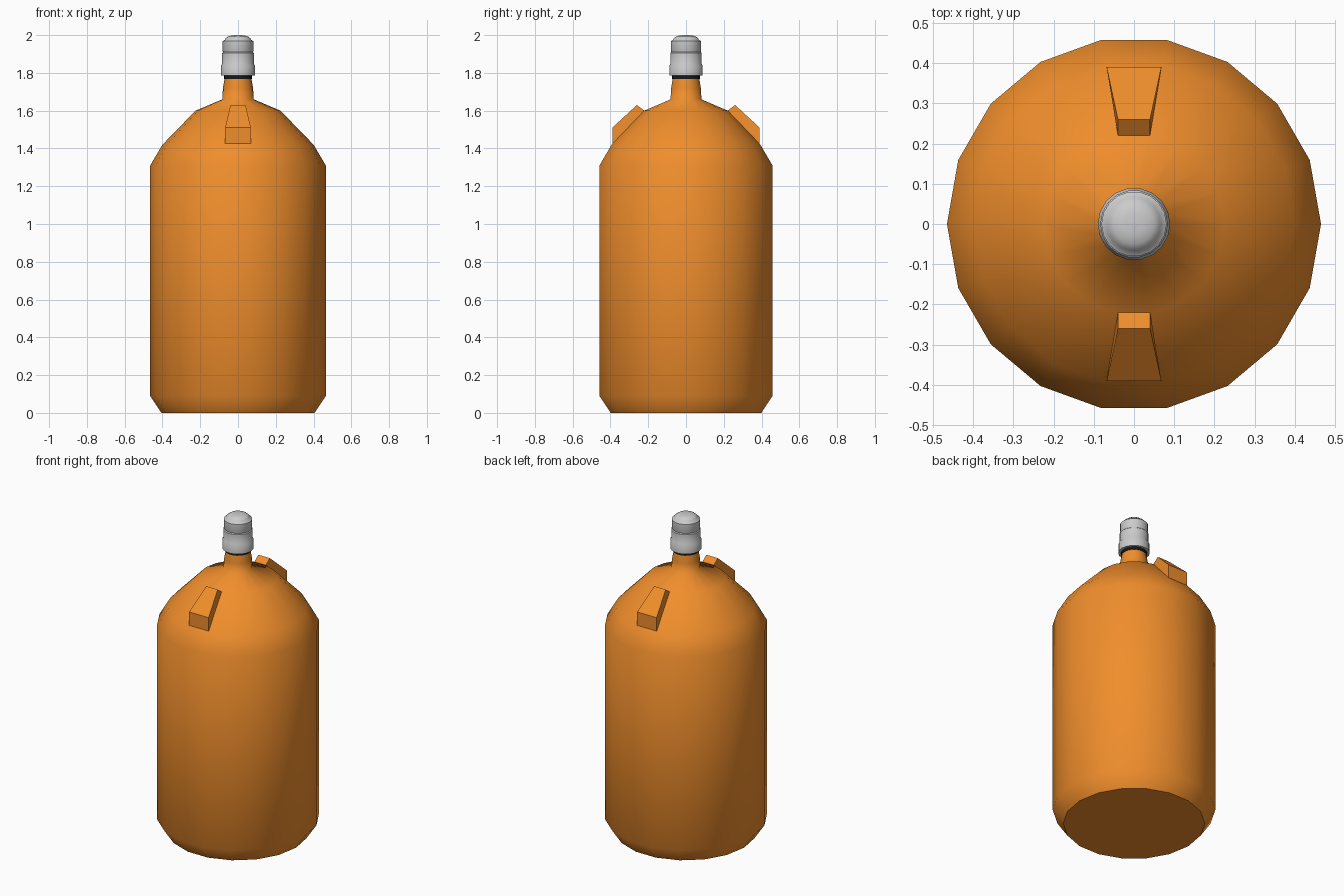
import bpy, bmesh, math

if "Cube" in bpy.data.objects:
    bpy.data.objects.remove(bpy.data.objects["Cube"])

def material(name, color):
    m = bpy.data.materials.new(name)
    m.diffuse_color = color
    m.use_nodes = True
    m.node_tree.nodes["Principled BSDF"].inputs["Base Color"].default_value = m.diffuse_color
    return m

ORANGE = material("orange", (0.87, 0.27, 0.025, 1))
BLACK = material("black", (0.01, 0.01, 0.01, 1))

def add_object(name, bm, mat=None):
    bmesh.ops.recalc_face_normals(bm, faces=bm.faces)
    mesh = bpy.data.meshes.new(name)
    bm.to_mesh(mesh)
    bm.free()
    obj = bpy.data.objects.new(name, mesh)
    bpy.context.collection.objects.link(obj)
    if mat:
        mesh.materials.append(mat)
    return obj

def lathe(name, profile, sides=18, mat=None, sharp=180):
    """Revolve (radius, z) points; close both ends with flat discs."""
    bm = bmesh.new()
    rings = [[bm.verts.new((r * math.cos(2 * math.pi * i / sides),
                            r * math.sin(2 * math.pi * i / sides), z))
              for i in range(sides)] for r, z in profile]
    for low, high in zip(rings, rings[1:]):
        for i in range(sides):
            j = (i + 1) % sides
            bm.faces.new((low[i], low[j], high[j], high[i])).smooth = True
    bm.faces.new(rings[0][::-1])
    bm.faces.new(rings[-1])
    bmesh.ops.recalc_face_normals(bm, faces=bm.faces)
    for e in bm.edges:
        e.smooth = e.calc_face_angle(0) < math.radians(sharp)
    return add_object(name, bm, mat)

# Tank body with chamfered base, shoulder and neck
lathe("tank_body", [(0.405, 0), (0.465, 0.09), (0.465, 1.31), (0.40, 1.42),
                    (0.225, 1.60), (0.083, 1.66), (0.08, 1.72), (0.07, 1.775)], mat=ORANGE)

# Seal between neck and valve
lathe("neck_seal", [(0.075, 1.768), (0.075, 1.79)], mat=BLACK)

# Stepped valve cap with domed top
lathe("valve_cap", [(0.09, 1.785), (0.09, 1.838), (0.084, 1.848), (0.084, 1.905),
                    (0.079, 1.91), (0.081, 1.915), (0.081, 1.968), (0.07, 1.975),
                    (0.066, 1.983), (0.05, 1.995), (0.025, 1.999), (0.005, 2.0)], sharp=35)

# Tapered shoulder lugs, front and back
LUG = [(0.068, 0.33, 1.42), (0.068, 0.39, 1.425), (0.068, 0.39, 1.51),
       (0.04, 0.26, 1.63), (0.04, 0.22, 1.60)]
for name, side in (("front_lug", -1), ("back_lug", 1)):
    bm = bmesh.new()
    left, right = ([bm.verts.new((s * x, side * y, z)) for x, y, z in LUG] for s in (-1, 1))
    bm.faces.new(left)
    bm.faces.new(right)
    for i in range(len(LUG)):
        j = (i + 1) % len(LUG)
        bm.faces.new((left[i], left[j], right[j], right[i]))
    add_object(name, bm, ORANGE)
